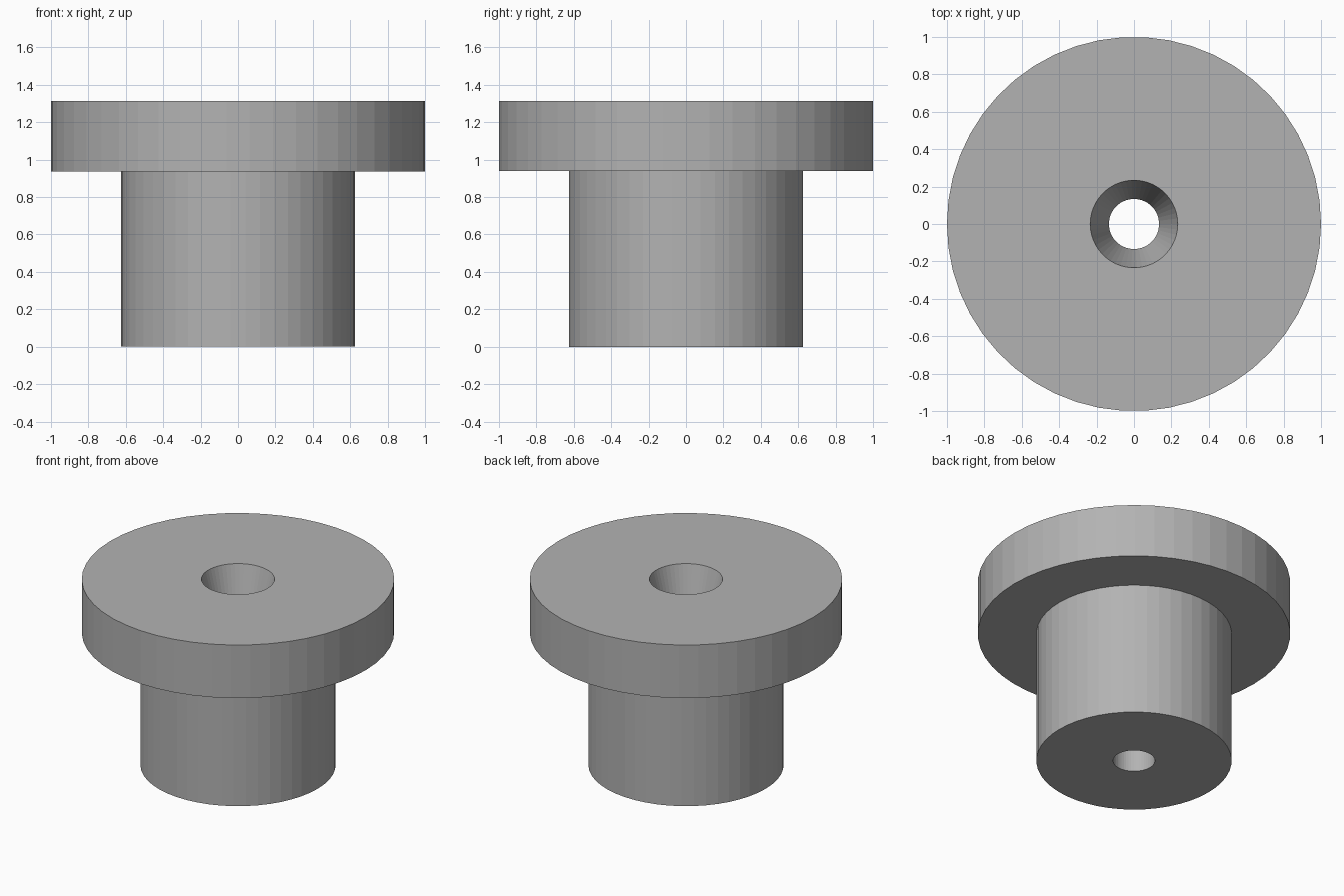
import bpy
import bmesh
from math import cos, sin, tau

default = bpy.data.objects.get("Cube")
if default:
    bpy.data.objects.remove(default, do_unlink=True)

SIDES = 50

# Single plain grey
grey = bpy.data.materials.new("plain_grey")
grey.use_nodes = True
colour = (0.45, 0.45, 0.45, 1.0)
grey.diffuse_color = colour
grey.node_tree.nodes["Principled BSDF"].inputs["Base Color"].default_value = colour


def lathe(name, profile):
    """Revolve a closed (radius, height) profile around z."""
    bm = bmesh.new()
    rings = [[bm.verts.new((r * cos(tau * i / SIDES), r * sin(tau * i / SIDES), z))
              for i in range(SIDES)] for r, z in profile]
    for low, high in zip(rings, rings[1:] + rings[:1]):
        for i in range(SIDES):
            j = (i + 1) % SIDES
            bm.faces.new((low[i], low[j], high[j], high[i]))
    bmesh.ops.recalc_face_normals(bm, faces=bm.faces)
    mesh = bpy.data.meshes.new(name)
    bm.to_mesh(mesh)
    bm.free()
    mesh.materials.append(grey)
    obj = bpy.data.objects.new(name, mesh)
    bpy.context.collection.objects.link(obj)
    return obj


# Stem, wide flange and tapered screw hole in one closed section
lathe("flanged_bushing", [
    (0.134, 0.0), (0.625, 0.0),       # stem underside
    (0.625, 0.9375), (1.0, 0.9375),   # flange underside
    (1.0, 1.3125), (0.234, 1.3125),   # flange top
    (0.134, 0.9375),                  # end of the countersink
])
